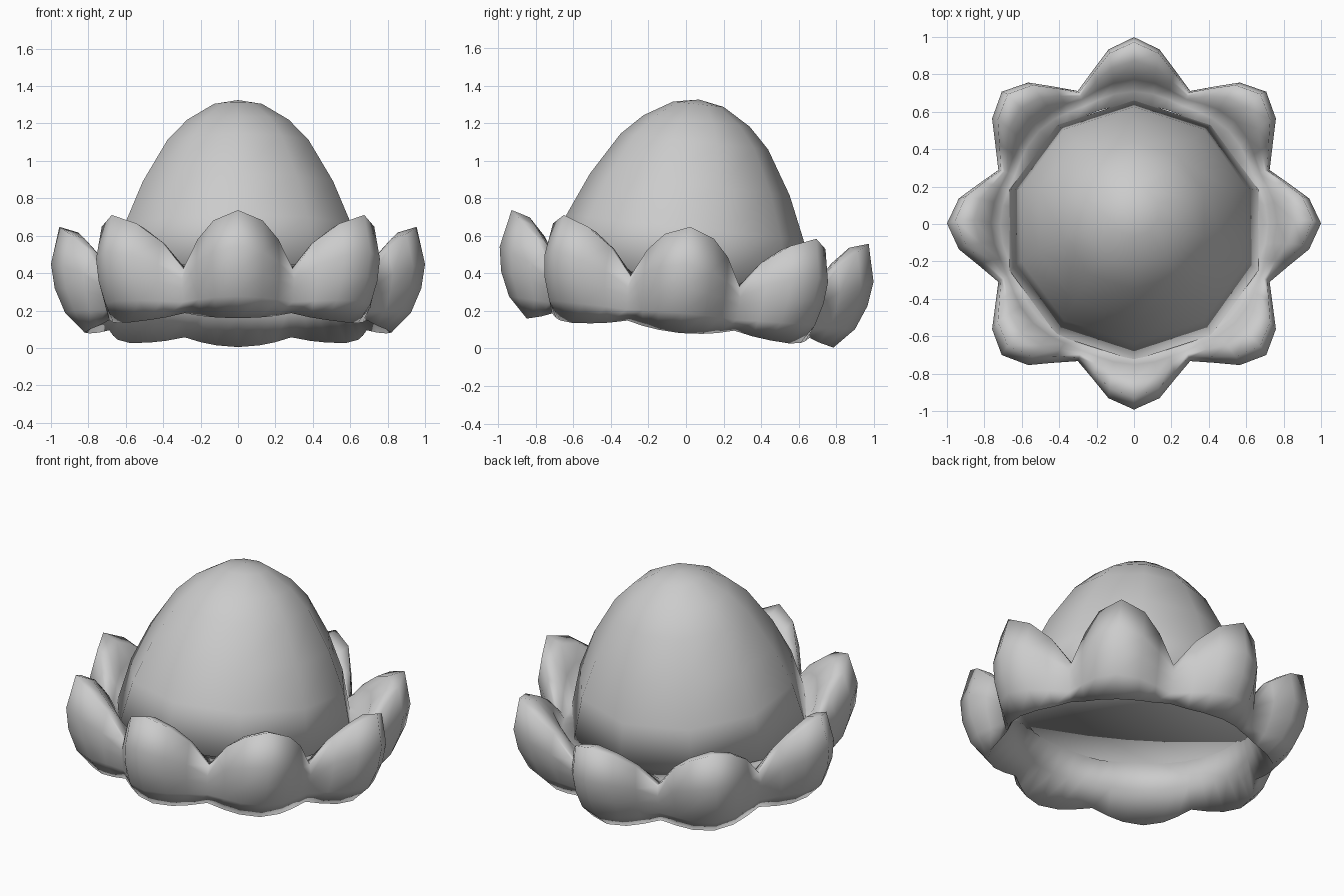
import bpy, bmesh
from math import sin, cos, radians, pi
from mathutils import Matrix

if "Cube" in bpy.data.objects:
    bpy.data.objects.remove(bpy.data.objects["Cube"])


def finish(name, bm, tilt, shift, lift):
    """Lean the part (front edge higher than the back), place it and smooth it."""
    bmesh.ops.recalc_face_normals(bm, faces=bm.faces)
    bm.transform(Matrix.Translation((0, shift, lift)) @ Matrix.Rotation(radians(-tilt), 4, 'X'))
    mesh = bpy.data.meshes.new(name)
    bm.to_mesh(mesh)
    bm.free()
    ob = bpy.data.objects.new(name, mesh)
    bpy.context.collection.objects.link(ob)
    for p in mesh.polygons:
        p.use_smooth = True
    return ob


def bridge(bm, a, b):
    n = len(a)
    for i in range(n):
        j = (i + 1) % n
        bm.faces.new((a[i], a[j], b[j], b[i]))


# Ten-sided dome with a closed underside
profile = [(0.70, 0.385), (0.635, 0.65), (0.535, 0.88), (0.395, 1.11),
           (0.285, 1.22), (0.135, 1.31)]
bm = bmesh.new()
rings = [[bm.verts.new((r * cos(pi / 2 + i * pi / 5), r * sin(pi / 2 + i * pi / 5), z))
          for i in range(10)] for r, z in profile]
for a, b in zip(rings, rings[1:]):
    bridge(bm, a, b)
for ring, z in ((rings[-1], 1.335), (rings[0], 0.39)):
    tip = bm.verts.new((0, 0, z))
    for i in range(10):
        bm.faces.new((ring[i], ring[(i + 1) % 10], tip))
finish("dome", bm, 6.2, -0.075, -0.002)

# Ring of eight plump petals: section at a petal's middle blends into the one at a notch
middle = [(0.64, 0.40), (0.71, 0.26), (0.82, 0.092), (0.925, 0.20),
          (0.98, 0.33), (1.0, 0.46), (0.955, 0.66), (0.855, 0.63), (0.765, 0.535), (0.715, 0.39)]
notch = [(0.64, 0.39), (0.69, 0.26), (0.745, 0.132), (0.765, 0.19),
         (0.78, 0.26), (0.785, 0.31), (0.77, 0.365), (0.75, 0.37), (0.73, 0.37), (0.69, 0.37)]
# angle from petal middle, radius weight, height weight
steps = [(-15, 0.33, 0.52), (-8.3, 0.75, 0.83), (0, 1, 1),
         (8.3, 0.75, 0.83), (15, 0.33, 0.52), (22.5, 0, 0)]
bm = bmesh.new()
sections = []
for k in range(8):
    for deg, wr, wz in steps:
        t = radians(45 * k + deg)
        sec = []
        for (rm, zm), (rn, zn) in zip(middle, notch):
            r, z = rn + (rm - rn) * wr, zn + (zm - zn) * wz
            sec.append(bm.verts.new((r * cos(t), r * sin(t), z)))
        sections.append(sec)
for i, sec in enumerate(sections):
    bridge(bm, sec, sections[(i + 1) % len(sections)])
finish("petal_brim", bm, 5.4, -0.04, -0.01)
